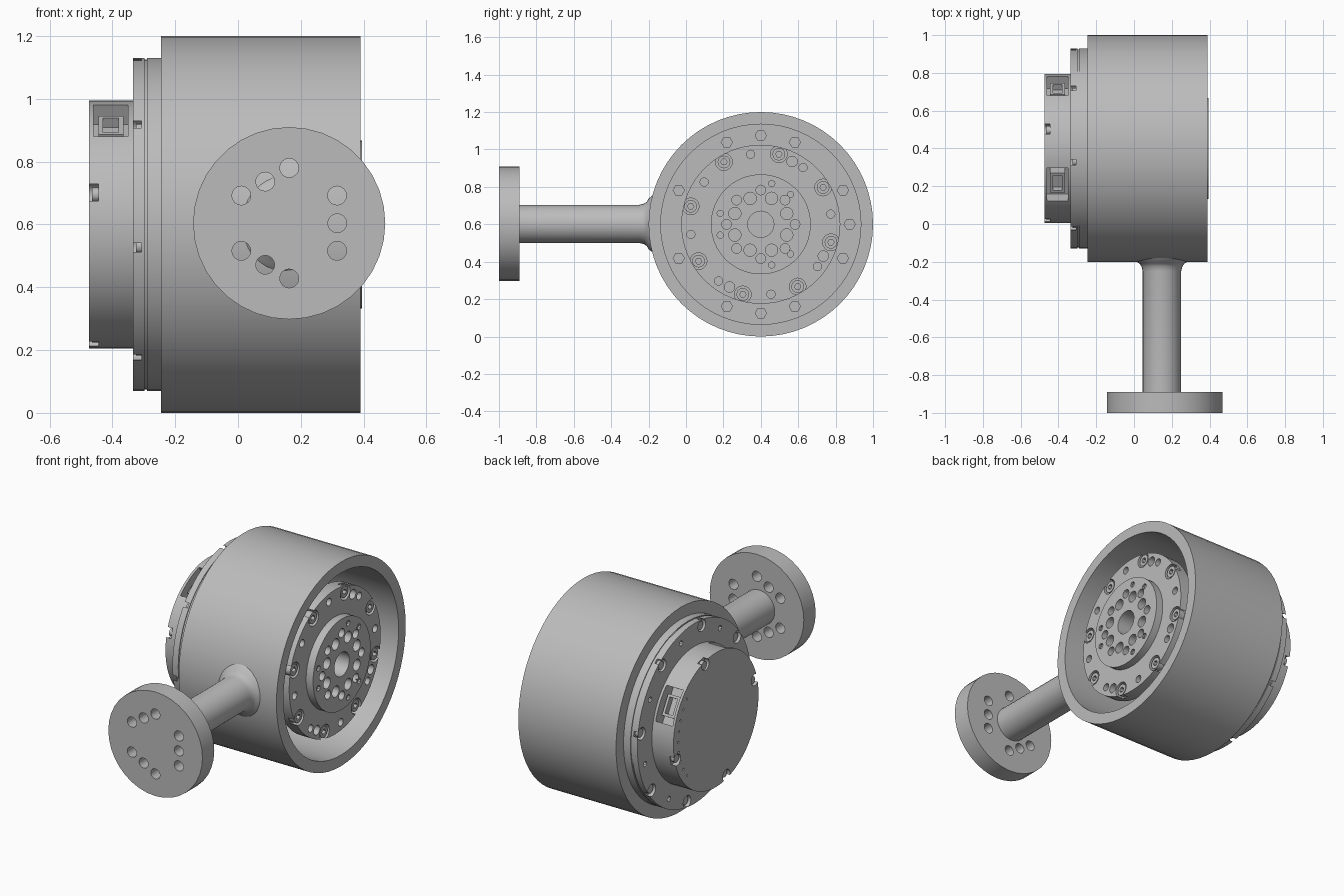
import bpy, bmesh
from math import sin, cos, pi, radians
from mathutils import Matrix, Vector

if "Cube" in bpy.data.objects:
    bpy.data.objects.remove(bpy.data.objects["Cube"])

grey = bpy.data.materials.new("machined_grey")
grey.use_nodes = True
COLOR = (0.5, 0.5, 0.5, 1)
grey.diffuse_color = COLOR
grey.node_tree.nodes["Principled BSDF"].inputs["Base Color"].default_value = COLOR

HUB = (0, 0.4, 0.6)


def point(axis, centre, r, a, h):
    """Polar point around the x or y axis; h is the world position on that axis."""
    cx, cy, cz = centre
    if axis == "x":
        return Vector((h, cy + r * cos(a), cz + r * sin(a)))
    return Vector((cx + r * cos(a), h, cz + r * sin(a)))


def add_lathe(bm, axis, centre, profile, sides, ring=False):
    loops = [[bm.verts.new(point(axis, centre, r, 2 * pi * i / sides, h))
              for i in range(sides)] for r, h in profile]
    pairs = list(zip(loops, loops[1:]))
    if ring:
        pairs.append((loops[-1], loops[0]))
    else:
        bm.faces.new(loops[0])
        bm.faces.new(loops[-1])
    for a, b in pairs:
        for i in range(sides):
            j = (i + 1) % sides
            bm.faces.new((a[i], a[j], b[j], b[i]))


def finish(bm, name):
    bmesh.ops.recalc_face_normals(bm, faces=bm.faces)
    mesh = bpy.data.meshes.new(name)
    bm.to_mesh(mesh)
    bm.free()
    mesh.materials.append(grey)
    ob = bpy.data.objects.new(name, mesh)
    bpy.context.collection.objects.link(ob)
    return ob


def lathe(name, axis, centre, profile, sides=48, ring=False):
    bm = bmesh.new()
    add_lathe(bm, axis, centre, profile, sides, ring)
    return finish(bm, name)


def pegs(name, axis, centre, spots, h0, h1, sides=16):
    """One object holding a straight peg at each (r, degrees, radius) spot."""
    bm = bmesh.new()
    for r, deg, radius in spots:
        c = point(axis, centre, r, radians(deg), 0)
        add_lathe(bm, axis, c, [(radius, h0), (radius, h1)], sides)
    return finish(bm, name)


def blocks(name, angles, r, x, size):
    """Boxes on the hub, sized along x, tangent and radius."""
    bm = bmesh.new()
    for deg in angles:
        a = radians(deg)
        turn = Matrix.Rotation(a - pi / 2, 4, "X")
        place = Matrix.Translation(point("x", HUB, r, a, x)) @ turn
        bmesh.ops.create_cube(bm, size=1, matrix=place @ Matrix.Diagonal((*size, 1)))
    return finish(bm, name)


def cut(ob, *cutters):
    for c in cutters:
        c.hide_render = True
        mod = ob.modifiers.new("cut", "BOOLEAN")
        mod.operation, mod.solver, mod.object = "DIFFERENCE", "EXACT", c
        graph = bpy.context.evaluated_depsgraph_get()
        mesh = bpy.data.meshes.new_from_object(ob.evaluated_get(graph))
        ob.modifiers.clear()
        ob.data = mesh
        bpy.data.objects.remove(c)


def circle(r, radius, start, count=8):
    return [(r, start + 360 / count * i, radius) for i in range(count)]


# Drum: open cup with bolt holes in its floor
drum = lathe("drum", "x", HUB, [(0.6, -0.245), (0.6, 0.39), (0.535, 0.39),
             (0.535, -0.15), (0.38, -0.15), (0.38, -0.245)], 64, ring=True)
floor_angles = [22.5 * k for k in range(16) if k % 4 != 2 and k != 8]
cut(drum, pegs("floor_holes", "x", HUB, [(0.475, d, 0.03) for d in floor_angles],
               -0.3, -0.1, 6))

# Motor inside the drum, with mounting ring and raised output plate
motor = lathe("motor", "x", HUB, [(0.37, -0.25), (0.37, 0.27), (0.425, 0.27),
              (0.425, 0.35), (0.267, 0.35), (0.267, 0.395)], 64)
bolts = circle(0.387, 0.045, 30.6)
dowels = [(0.375, d, 0.028) for d in (63.5, 243.5, 333)]
tiny = [(0.225, d + s, 0.017) for d in (60, 180, 300) for s in (-15, 15)]
cut(motor,
    pegs("bolt_pockets", "x", HUB, bolts, 0.31, 0.5),
    pegs("ring_holes", "x", HUB, circle(0.378, 0.022, 8.3) + dowels, 0.3, 0.5),
    pegs("centre_bore", "x", HUB, [(0, 0, 0.07)], 0.25, 0.5, 24),
    pegs("output_holes", "x", HUB,
         circle(0.183, 0.026, 0) + circle(0.15, 0.033, 22.5), 0.34, 0.5),
    pegs("plate_screw_holes", "x", HUB, tiny, 0.38, 0.5, 10))
ring_bolts = pegs("ring_bolts", "x", HUB, circle(0.387, 0.034, 30.6), 0.3, 0.345)
cut(ring_bolts, pegs("bolt_sockets", "x", HUB, circle(0.387, 0.017, 30.6), 0.32, 0.5, 6))

# Rear flange and motor cap, with a seam, screw notches and connector openings
cap = lathe("motor_cap", "x", HUB, [(0.53, -0.24), (0.53, -0.29), (0.525, -0.29),
            (0.525, -0.298), (0.53, -0.298), (0.53, -0.335), (0.395, -0.335),
            (0.395, -0.475)], 64)
cut(cap,
    pegs("flange_notches", "x", HUB, circle(0.497, 0.036, 8), -0.4, -0.308),
    pegs("flange_holes", "x", HUB, circle(0.475, 0.016, 30), -0.4, -0.31, 10),
    pegs("cap_notches", "x", HUB, circle(0.375, 0.034, 75, 4), -0.5, -0.445),
    pegs("cap_pinholes", "x", HUB, [(0.35, d, 0.007) for d in range(-40, 41, 10)],
         -0.5, -0.465, 6),
    blocks("connector_openings", (30, 120), 0.38, -0.405, (0.11, 0.2, 0.14)))
pegs("flange_screws", "x", HUB, circle(0.492, 0.025, 8), -0.325, -0.3)
pegs("cap_screws", "x", HUB, circle(0.366, 0.023, 75, 4), -0.465, -0.44)
plugs = blocks("connector_plugs", (30, 120), 0.335, -0.405, (0.08, 0.12, 0.06))
cut(plugs, blocks("plug_sockets", (30, 120), 0.36, -0.405, (0.05, 0.09, 0.06)))

# Stem flaring into the drum
lathe("stem", "y", (0.148, 0, 0.602), [(0.102, -0.9), (0.102, -0.25), (0.108, -0.225),
      (0.118, -0.21), (0.135, -0.2), (0.155, -0.175)], 32)

# Front mounting disc with through holes on a hexagon outline
DISC = (0.163, 0, 0.604)
disc = lathe("mounting_disc", "y", DISC, [(0.306, -1), (0.306, -0.89)], 36)
holes = [(0.176, d, 0.03) for d in (30, 90, 150, 210, 270, 330)]
holes += [(0.153, d, 0.03) for d in (0, 120, 240)]
cut(disc, pegs("disc_holes", "y", DISC, holes, -1.1, -0.8))

# Smooth round walls, keep machined edges sharp
for ob in bpy.context.collection.objects:
    ob.select_set(ob.type == "MESH")
bpy.context.view_layer.objects.active = drum
bpy.ops.object.shade_smooth_by_angle(angle=radians(35))
